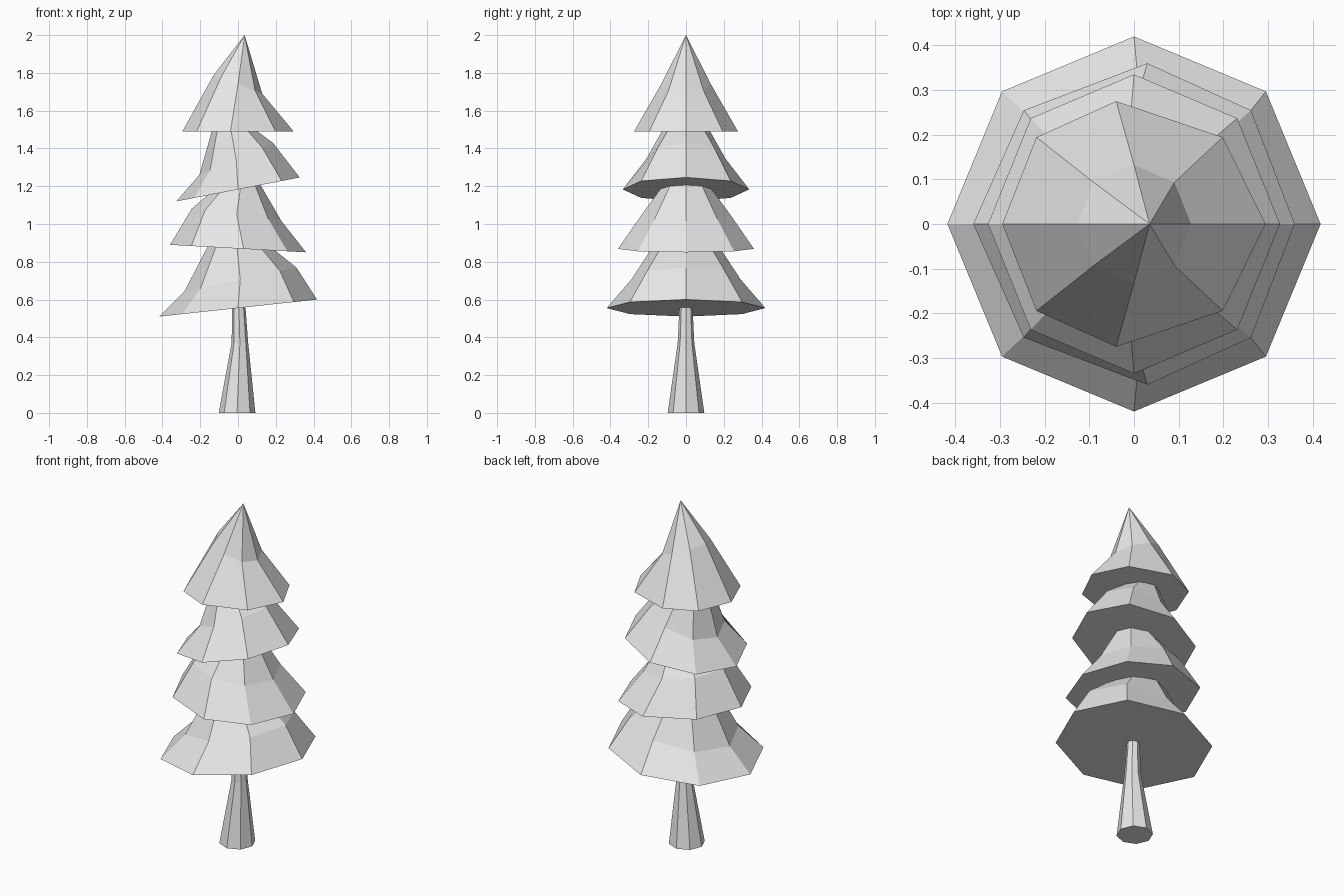
import bpy
import bmesh
import math

cube = bpy.data.objects.get("Cube")
if cube:
    bpy.data.objects.remove(cube, do_unlink=True)

SIDES = 8

grey = bpy.data.materials.new("light grey")
grey.use_nodes = True
COLOUR = (0.8, 0.8, 0.8, 1)
grey.diffuse_color = COLOUR
grey.node_tree.nodes["Principled BSDF"].inputs["Base Color"].default_value = COLOUR


def ring(bm, cx, z, rx, ry, tilt=0, skew=0):
    """Octagon sloping along x; skew slides its front and back corners sideways."""
    verts = []
    for i in range(SIDES):
        a = math.tau * i / SIDES
        x = cx + rx * math.cos(a) + skew * math.sin(a) ** 4
        verts.append(bm.verts.new((x, ry * math.sin(a), z + tilt * x)))
    return verts


def loft(name, sections):
    """Closed flat-shaded body through a stack of octagons."""
    bm = bmesh.new()
    rings = [ring(bm, *s) for s in sections]
    for low, high in zip(rings, rings[1:]):
        for i in range(SIDES):
            j = (i + 1) % SIDES
            bm.faces.new((low[i], low[j], high[j], high[i]))
    bm.faces.new(rings[0][::-1])
    bm.faces.new(rings[-1])
    # A ring of zero radius collapses into a point
    bmesh.ops.remove_doubles(bm, verts=bm.verts, dist=0.0005)
    bmesh.ops.recalc_face_normals(bm, faces=bm.faces)
    mesh = bpy.data.meshes.new(name)
    bm.to_mesh(mesh)
    bm.free()
    mesh.materials.append(grey)
    obj = bpy.data.objects.new(name, mesh)
    bpy.context.collection.objects.link(obj)
    return obj


# Flared trunk: centre x, height, x radius, y radius
loft("trunk", [(-0.005, 0, 0.097, 0.097),
               (0.01, 0.37, 0.044, 0.044),
               (0.003, 0.62, 0.032, 0.032)])

# Leaning skirts of foliage, lowest first
loft("foliage_bottom", [(0, 0.555, 0.418, 0.42, 0.108),
                        (0.012, 0.703, 0.297, 0.29, 0.218),
                        (-0.01, 0.92, 0.13, 0.15)])
loft("foliage_lower", [(0, 0.87, 0.36, 0.36, -0.055, 0.03),
                       (-0.007, 1.048, 0.237, 0.235, -0.14),
                       (0.02, 1.24, 0.08, 0.095)])
loft("foliage_upper", [(0, 1.183, 0.327, 0.335, 0.194),
                       (-0.01, 1.349, 0.195, 0.21, 0.436),
                       (-0.045, 1.54, 0.08, 0.1)])
loft("foliage_top", [(0, 1.49, 0.295, 0.275, 0, -0.04),
                     (0, 1.74, 0.128, 0.132, -0.39),
                     (0.035, 2, 0, 0)])
